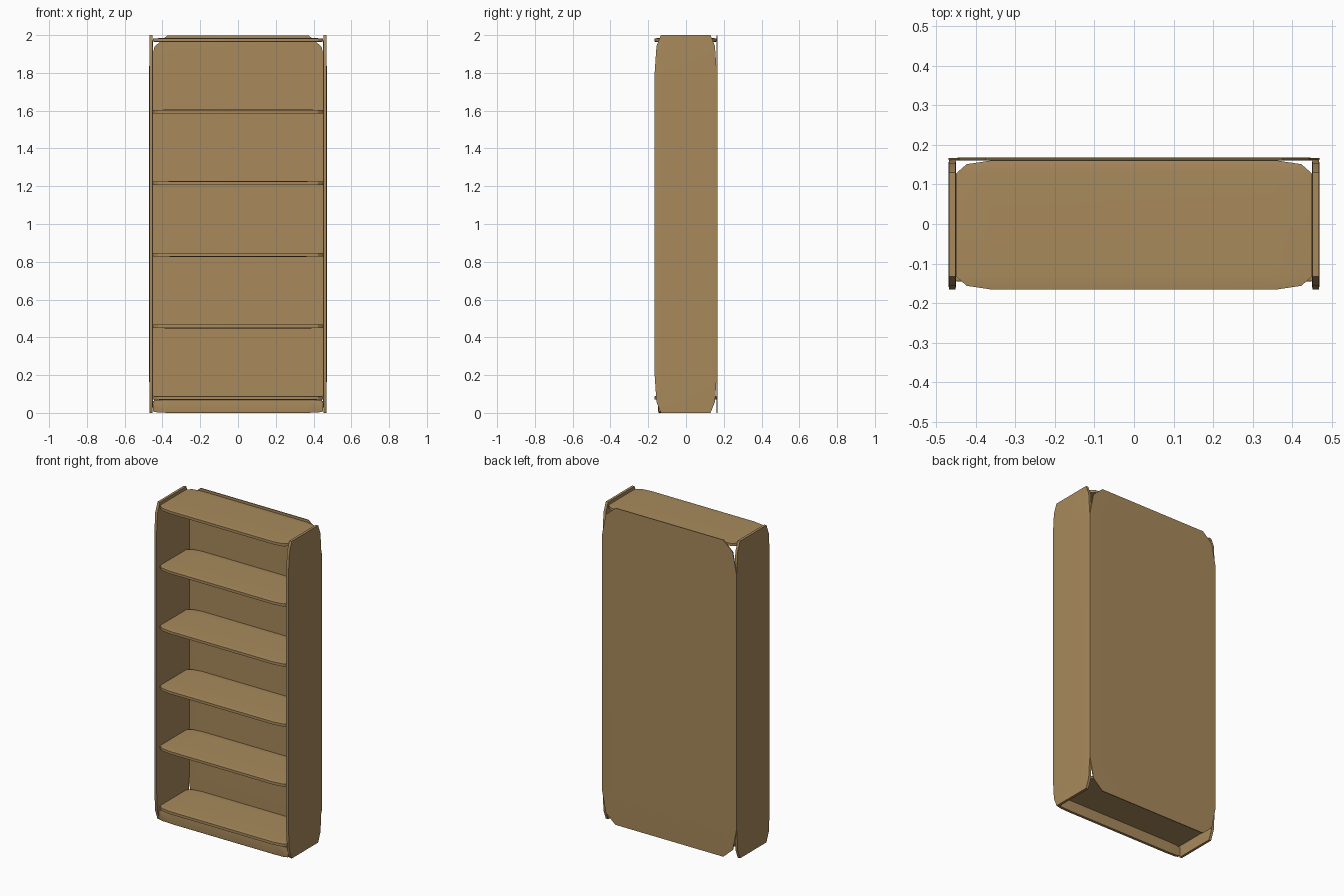
import bpy
import math

cube = bpy.data.objects.get("Cube")
if cube:
    bpy.data.objects.remove(cube, do_unlink=True)

# Single wood colour
wood = bpy.data.materials.new("light_wood")
wood.use_nodes = True
colour = (0.392, 0.254, 0.107, 1)
wood.diffuse_color = colour
wood.node_tree.nodes["Principled BSDF"].inputs["Base Color"].default_value = colour


def board(name, low, high):
    """Board whose rounding stretches in proportion to each dimension."""
    centre = [(a + b) / 2 for a, b in zip(low, high)]
    bpy.ops.mesh.primitive_cube_add(size=1, location=centre)
    ob = bpy.context.object
    ob.name = name
    ob.scale = [b - a for a, b in zip(low, high)]
    bevel = ob.modifiers.new("rounding", 'BEVEL')
    bevel.width = 0.1
    bevel.segments = 2
    bpy.ops.object.modifier_apply(modifier=bevel.name)
    bpy.ops.object.transform_apply(location=False, rotation=False, scale=True)
    ob.data.materials.append(wood)
    bpy.ops.object.shade_smooth_by_angle(angle=math.radians(30))
    return ob


INNER, OUTER = 0.45, 0.47
FRONT, BACK = -0.166, 0.168

# Upright sides
board("left_side", (INNER, FRONT, 0), (OUTER, 0.163, 2))
board("right_side", (-OUTER, FRONT, 0), (-INNER, 0.163, 2))

# Back panel
board("back_panel", (-OUTER, 0.161, 0), (OUTER, BACK, 1.997))

# Evenly spaced shelves, the last one forming the top
for i in range(6):
    z = 0.069 + i * 0.3788
    board(f"shelf_{i + 1}", (-INNER, FRONT, z), (INNER, 0.161, z + 0.021))

# Recessed plinth under the lowest shelf
board("kick_plate", (-INNER, -0.147, 0), (INNER, -0.126, 0.07))
